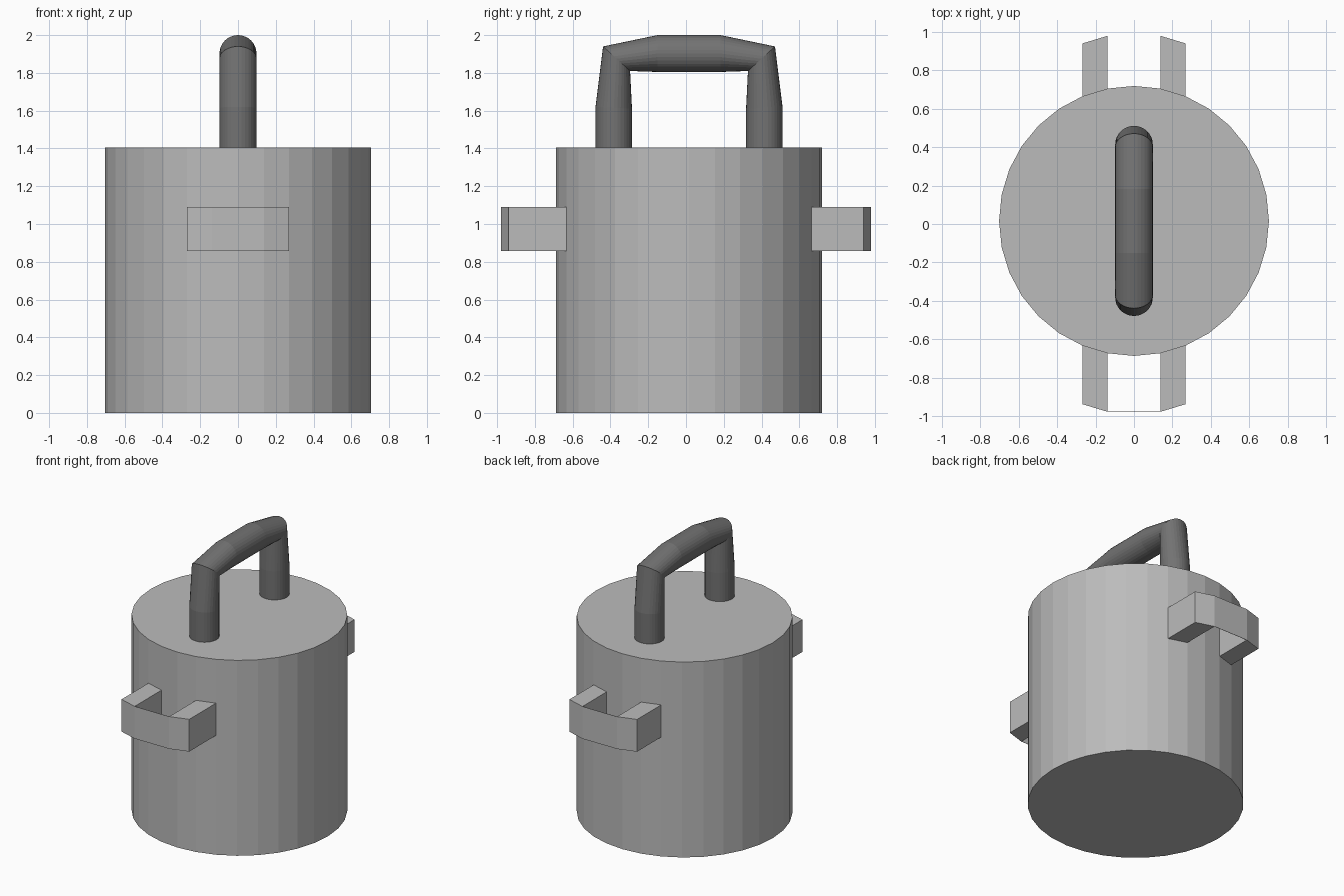
import bpy, bmesh
from math import sin, cos, pi

cube = bpy.data.objects.get("Cube")
if cube:
    bpy.data.objects.remove(cube, do_unlink=True)

CY = 0.016      # body axis offset in y
R = 0.703       # body radius
TOP = 1.405
SIDES = 32


def material(name, v):
    m = bpy.data.materials.new(name)
    m.use_nodes = True
    m.diffuse_color = (v, v, v, 1)
    m.node_tree.nodes["Principled BSDF"].inputs["Base Color"].default_value = (v, v, v, 1)
    return m


def finish(name, bm, mat, recalc=True):
    if recalc:
        bmesh.ops.recalc_face_normals(bm, faces=bm.faces[:])
    me = bpy.data.meshes.new(name)
    bm.to_mesh(me)
    bm.free()
    me.materials.append(mat)
    ob = bpy.data.objects.new(name, me)
    bpy.context.collection.objects.link(ob)
    return ob


def loft(bm, rings):
    """Skin a list of point rings and cap both ends."""
    rows = [[bm.verts.new(p) for p in ring] for ring in rings]
    n = len(rows[0])
    for a, b in zip(rows, rows[1:]):
        for i in range(n):
            j = (i + 1) % n
            bm.faces.new((a[i], a[j], b[j], b[i]))
    bm.faces.new(rows[0])
    bm.faces.new(rows[-1])


light = material("light grey metal", 0.5)
dark = material("dark grey handle", 0.17)

# Body: faceted closed cylinder
bm = bmesh.new()
angles = [2 * pi * i / SIDES for i in range(SIDES)]
loft(bm, [[(R * sin(a), CY + R * cos(a), z) for a in angles] for z in (0, TOP)])
finish("body", bm, light)

# Side handles: two legs pulled straight out of body facets, joined by a thin plate
Z0, Z1 = 0.858, 1.09
step = 2 * pi / SIDES
x_in, x_out = R * sin(step), R * sin(2 * step)
y_in, y_out = R * cos(step), R * cos(2 * step)
for label, s, reach in (("front", -1, 0.305), ("back", 1, 0.275)):
    bm = bmesh.new()
    for side in (-1, 1):
        plan = [(x_in, y_in - 0.03), (x_out, y_out - 0.03),
                (x_out, y_out + reach), (x_in, y_in + reach)]
        loft(bm, [[(side * x, CY + s * y, z) for x, y in plan] for z in (Z0, Z1)])
    finish(label + "_handle_legs", bm, light)
    bm = bmesh.new()
    y1 = y_in + reach
    plan = [(-x_in, y1 - 0.002), (x_in, y1 - 0.002), (x_in, y1), (-x_in, y1)]
    loft(bm, [[(x, CY + s * y, z) for x, y in plan] for z in (Z0, Z1)])
    finish(label + "_handle_grip", bm, light)

# Top handle: tube through rings given by outer and inner (y, z) points
half = [((-0.495, 1.39), (-0.302, 1.39)), ((-0.495, 1.62), (-0.302, 1.61)),
        ((-0.455, 1.94), (-0.312, 1.81)), ((-0.167, 2.0), (-0.167, 1.805))]
path = half + [tuple((-y, z) for y, z in ring) for ring in reversed(half)]


def tube_ring(outer, inner):
    cy, cz = (outer[0] + inner[0]) / 2, (outer[1] + inner[1]) / 2
    dy, dz = (outer[0] - inner[0]) / 2, (outer[1] - inner[1]) / 2
    return [(0.098 * sin(a), CY + cy + dy * cos(a), cz + dz * cos(a)) for a in angles]


bm = bmesh.new()
loft(bm, [tube_ring(o, i) for o, i in path])
finish("top_handle", bm, dark)
